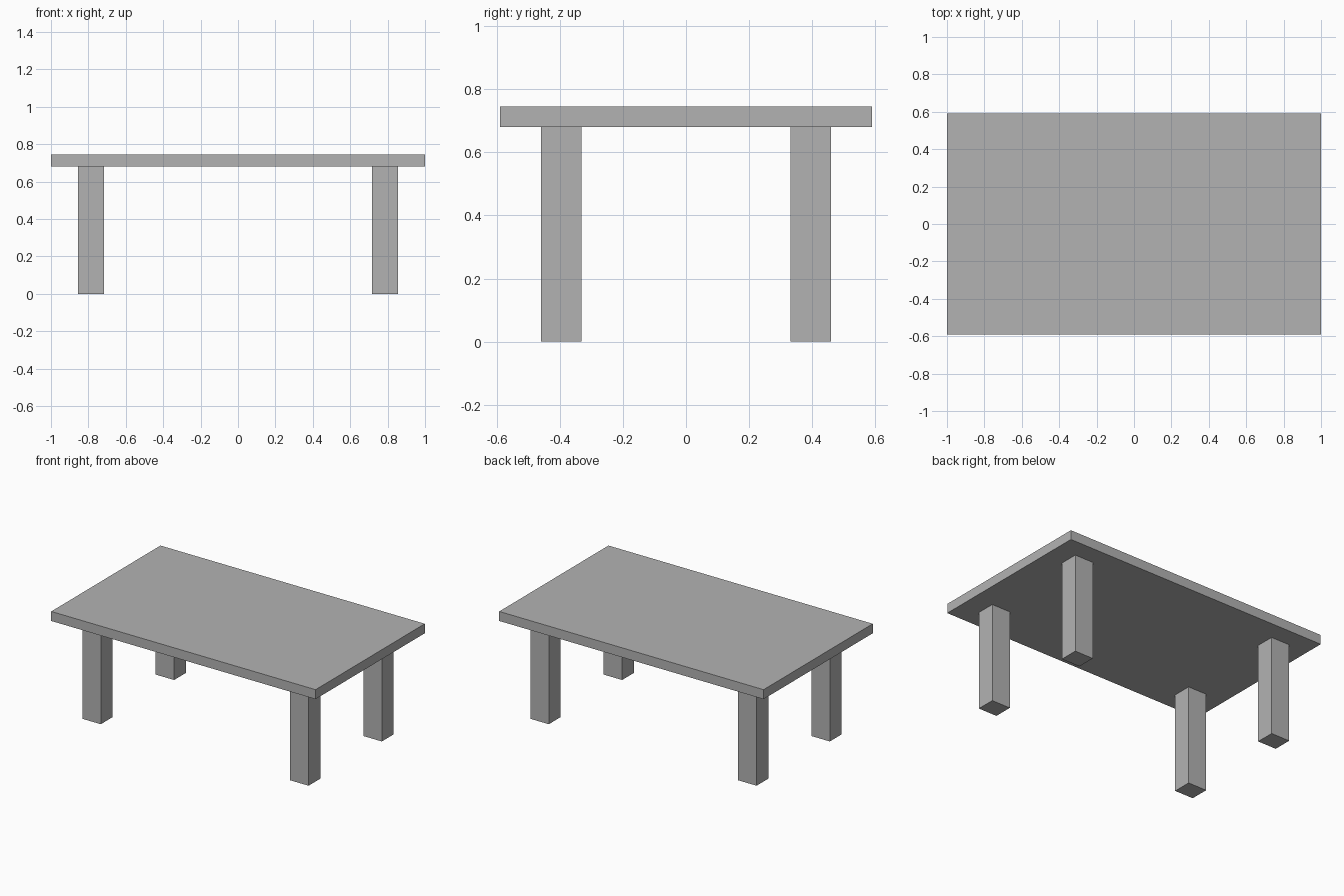
import bpy

cube = bpy.data.objects.get("Cube")
if cube:
    bpy.data.objects.remove(cube, do_unlink=True)

# Single flat grey for the whole table
GREY = (0.45, 0.45, 0.45, 1.0)
grey = bpy.data.materials.new("grey")
grey.use_nodes = True
grey.diffuse_color = GREY
grey.node_tree.nodes["Principled BSDF"].inputs["Base Color"].default_value = GREY

HEIGHT = 0.745
UNDERSIDE = 0.68


def box(name, x, y, bottom, top, width, depth):
    """Add a sharp-edged box standing between two heights."""
    bpy.ops.mesh.primitive_cube_add(size=1, location=(x, y, (bottom + top) / 2))
    obj = bpy.context.object
    obj.name = name
    obj.scale = (width, depth, top - bottom)
    bpy.ops.object.transform_apply(location=False, rotation=False, scale=True)
    obj.data.materials.append(grey)
    return obj


# Table top
box("table_top", 0, 0, UNDERSIDE, HEIGHT, 2.0, 1.18)

# Four legs, inset from the corners
for side, sx in (("left", 1), ("right", -1)):
    for end, sy in (("front", -1), ("back", 1)):
        box(f"{end}_{side}_leg", sx * 0.786, sy * 0.396, 0, UNDERSIDE, 0.14, 0.128)
